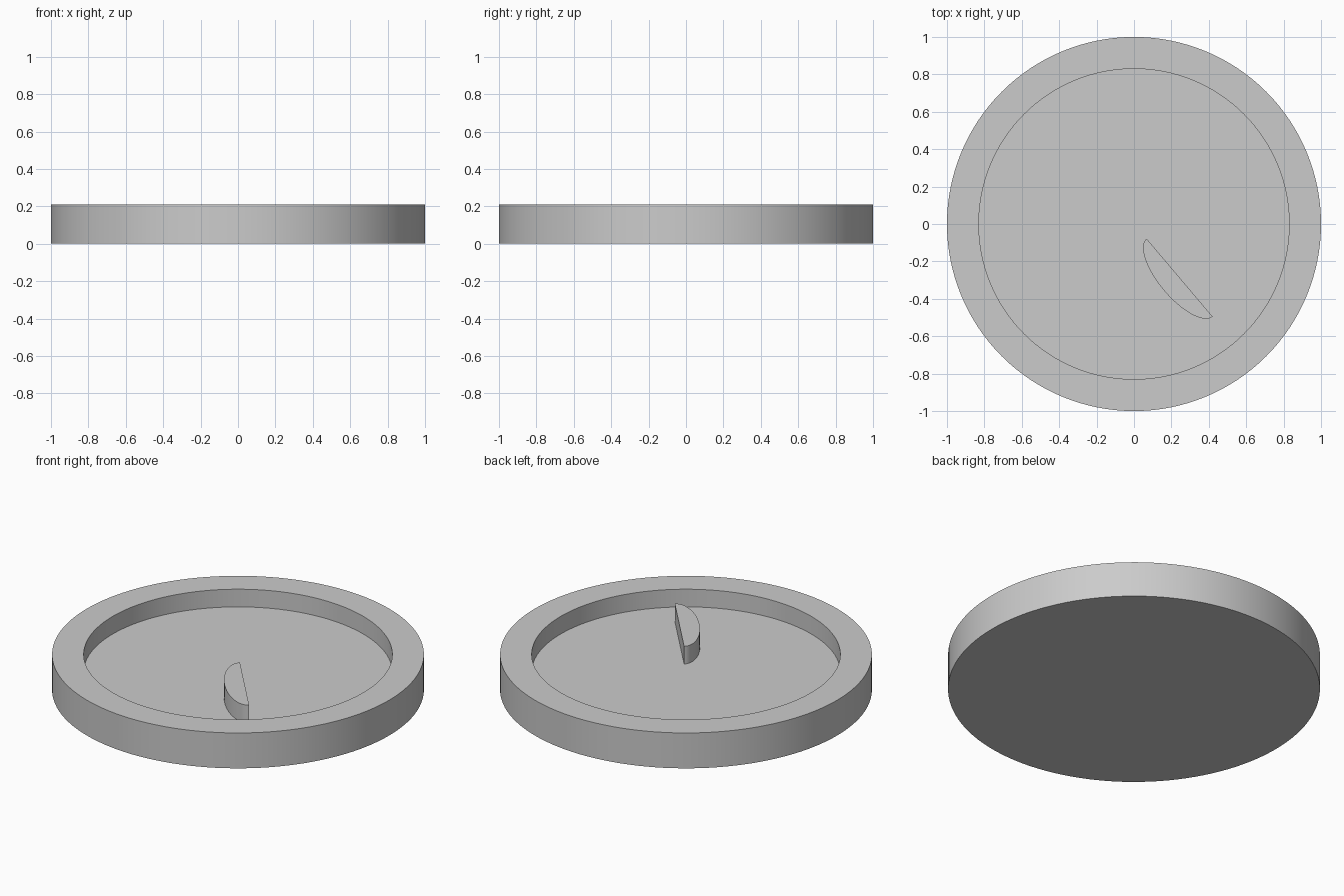
import bpy
import bmesh
from math import cos, sin, pi, radians
from mathutils import Vector

cube = bpy.data.objects.get("Cube")
if cube:
    bpy.data.objects.remove(cube, do_unlink=True)

HEIGHT, FLOOR = 0.21, 0.105
RIM_OUTER, RIM_INNER = 1.0, 0.83

grey = bpy.data.materials.new("plain grey")
grey.use_nodes = True
colour = (0.6, 0.6, 0.6, 1)
grey.diffuse_color = colour
grey.node_tree.nodes["Principled BSDF"].inputs["Base Color"].default_value = colour


def finish(name, bm):
    """Turn a bmesh into a smooth-shaded object with crisp edges."""
    bmesh.ops.recalc_face_normals(bm, faces=bm.faces)
    mesh = bpy.data.meshes.new(name)
    bm.to_mesh(mesh)
    bm.free()
    mesh.materials.append(grey)
    obj = bpy.data.objects.new(name, mesh)
    bpy.context.collection.objects.link(obj)
    bpy.ops.object.select_all(action="DESELECT")
    obj.select_set(True)
    bpy.context.view_layer.objects.active = obj
    bpy.ops.object.shade_smooth_by_angle(angle=radians(30))
    return obj


# Round tray with a raised rim, turned from half a cross-section
profile = [(0, 0), (RIM_OUTER, 0), (RIM_OUTER, HEIGHT),
           (RIM_INNER, HEIGHT), (RIM_INNER, FLOOR), (0, FLOOR)]
bm = bmesh.new()
verts = [bm.verts.new((r, 0, z)) for r, z in profile]
edges = [bm.edges.new(pair) for pair in zip(verts, verts[1:])]
bmesh.ops.spin(bm, geom=verts + edges, cent=(0, 0, 0), axis=(0, 0, 1),
               angle=2 * pi, steps=128)
bmesh.ops.remove_doubles(bm, verts=bm.verts, dist=0.0001)
finish("round_tray", bm)

# Half-oval block standing on the tray floor, flush with the rim
start, end = Vector((0.067, -0.078, 0)), Vector((0.42, -0.495, 0))
middle, along = (start + end) / 2, (end - start) / 2
bulge = Vector((along.y, -along.x, 0)).normalized() * 0.108
bm = bmesh.new()
steps = 32
outline = [bm.verts.new(middle + along * cos(pi * i / steps)
                        + bulge * sin(pi * i / steps)
                        + Vector((0, 0, FLOOR - 0.01)))
           for i in range(steps + 1)]
base = bm.faces.new(outline)
top = bmesh.ops.extrude_face_region(bm, geom=[base], use_keep_orig=True)
for v in top["geom"]:
    if isinstance(v, bmesh.types.BMVert):
        v.co.z = HEIGHT
finish("half_oval_block", bm)
